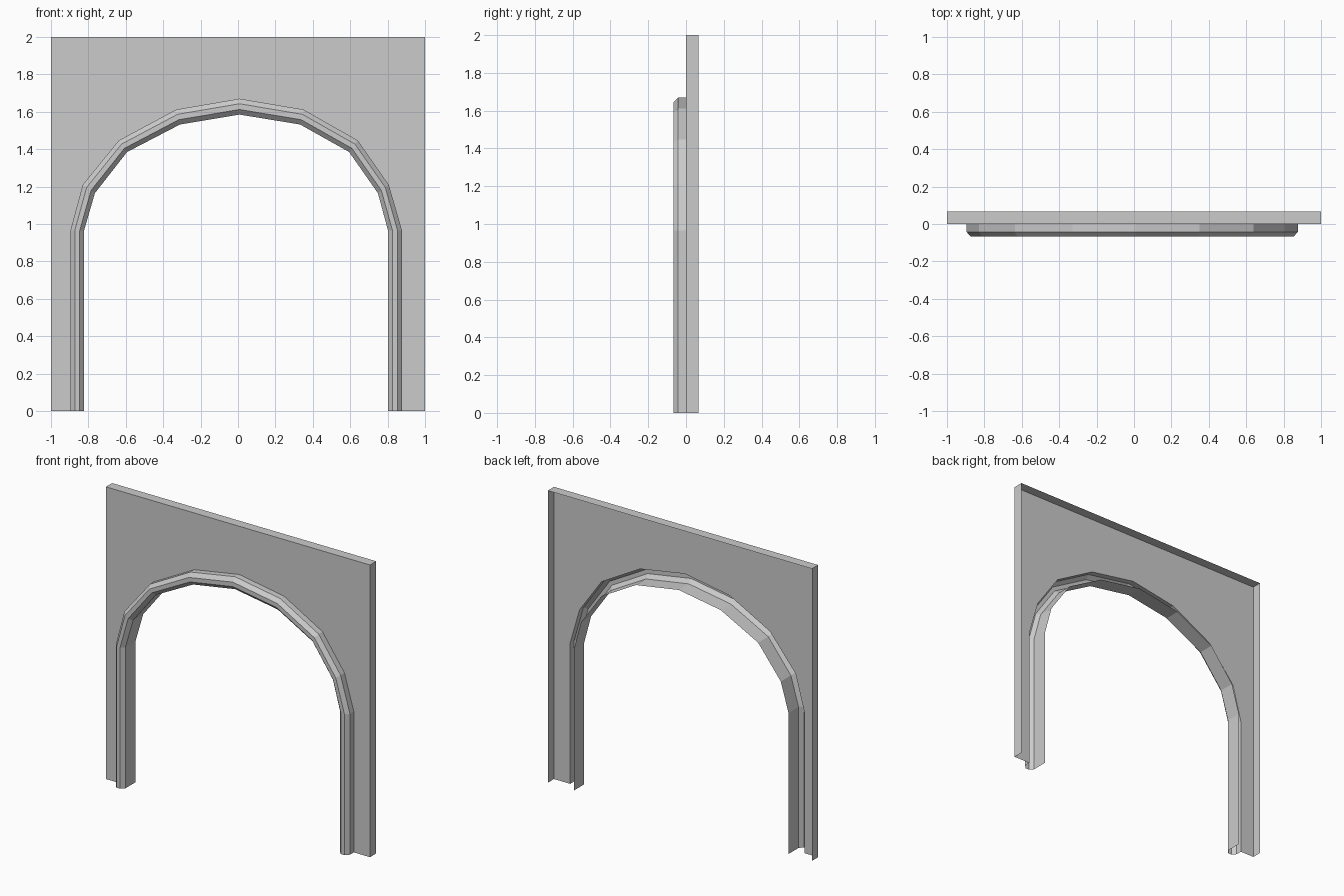
import bpy, bmesh

if "Cube" in bpy.data.objects:
    bpy.data.objects.remove(bpy.data.objects["Cube"])

D = 0.067  # half of the total depth

# outer and inner outlines of the arch moulding (x, z), left foot to right foot
OUTER = [(-0.896, 0), (-0.896, 0.965), (-0.83, 1.21), (-0.637, 1.447), (-0.33, 1.612),
         (0.008, 1.67), (0.35, 1.612), (0.64, 1.447), (0.806, 1.21), (0.877, 0.965), (0.877, 0)]
INNER = [(-0.823, 0), (-0.823, 0.965), (-0.765, 1.165), (-0.593, 1.385), (-0.31, 1.532),
         (0.008, 1.585), (0.332, 1.532), (0.594, 1.385), (0.748, 1.165), (0.802, 0.965), (0.802, 0)]

# moulding section: (blend from outer to inner outline, y)
SECTION = [(0, 0), (0, -0.042), (0.32, -D), (0.68, -D), (1, -0.042), (1, D)]


def make_object(name, bm):
    mesh = bpy.data.meshes.new(name)
    bm.to_mesh(mesh)
    bm.free()
    obj = bpy.data.objects.new(name, mesh)
    bpy.context.collection.objects.link(obj)
    return obj


# wall panel: front sheet around the arch, with sides and top folded back
bm = bmesh.new()
corners = [(1, 0), (1, 2), (-1, 2), (-1, 0)]
front = [bm.verts.new((x, 0, z)) for x, z in corners]
back = [bm.verts.new((x, D, z)) for x, z in corners]
arch = [bm.verts.new((x, 0, z)) for x, z in OUTER]
bm.faces.new(front + arch)
for i in range(3):
    bm.faces.new((front[i], back[i], back[i + 1], front[i + 1]))
make_object("wall_panel", bm)

# arch moulding: chamfered section swept along the arch, inner face running to the back
bm = bmesh.new()
rows = []
for (ox, oz), (ix, iz) in zip(OUTER, INNER):
    rows.append([bm.verts.new((ox + (ix - ox) * t, y, oz + (iz - oz) * t)) for t, y in SECTION])
for a, b in zip(rows, rows[1:]):
    for j in range(len(SECTION) - 1):
        bm.faces.new((a[j], a[j + 1], b[j + 1], b[j]))
make_object("arch_moulding", bm)
